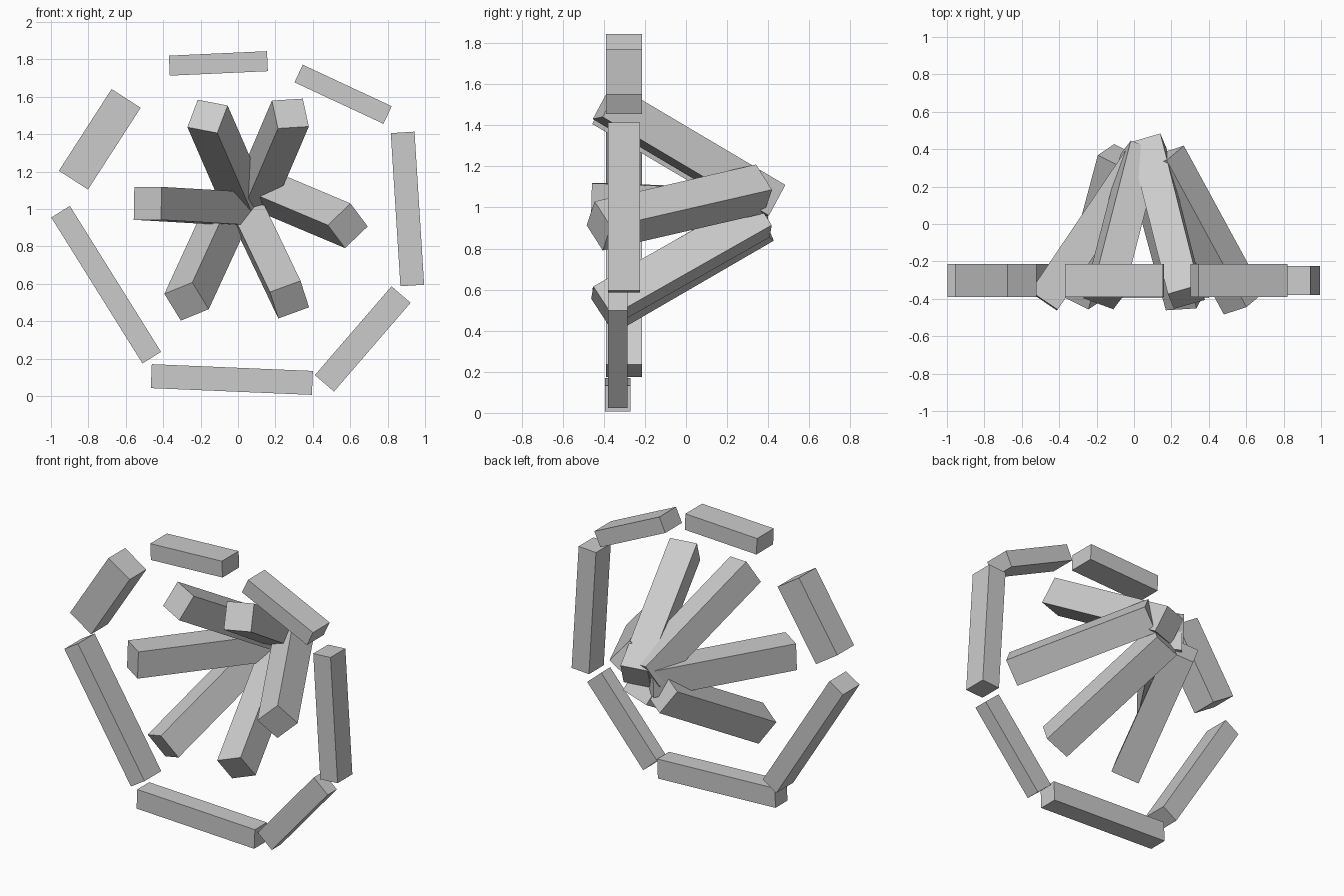
import bpy
import math
from mathutils import Vector, Matrix

if "Cube" in bpy.data.objects:
    bpy.data.objects.remove(bpy.data.objects["Cube"])


def box(name, center, size, rot):
    """Flat-faced box with baked-in size, placed by a rotation matrix."""
    bpy.ops.mesh.primitive_cube_add(size=1)
    ob = bpy.context.object
    ob.name = name
    ob.data.transform(Matrix.Diagonal((*size, 1)))
    ob.matrix_world = Matrix.Translation(center) @ rot.to_4x4()
    return ob


# Rim of loose bars: centre x, centre z, length, width, angle, front y, back y
rim = [
    ("rim_top", -0.105, 1.778, 0.525, 0.107, 2.6, -0.39, -0.215),
    ("rim_upper_right", 0.562, 1.613, 0.525, 0.104, -25, -0.39, -0.215),
    ("rim_right", 0.906, 1.0, 0.82, 0.127, -86.4, -0.38, -0.225),
    ("rim_lower_right", 0.667, 0.305, 0.627, 0.135, 49.2, -0.38, -0.285),
    ("rim_bottom", -0.033, 0.088, 0.862, 0.128, -2.4, -0.395, -0.27),
    ("rim_lower_left", -0.705, 0.595, 0.92, 0.117, -58, -0.39, -0.215),
    ("rim_upper_left", -0.739, 1.3725, 0.52, 0.185, 57.2, -0.39, -0.215),
]
for name, x, z, length, width, ang, y0, y1 in rim:
    rot = Matrix.Rotation(-math.radians(ang), 3, 'Y')
    box(name, (x, (y0 + y1) / 2, z), (length, y1 - y0, width), rot)

# Spokes converging at the back: front end, back end, (x, z) of one end edge, section
spokes = [
    ("spoke_upper_left", (-0.163, -0.39, 1.495), (0.035, 0.38, 1.04), (0.155, -0.03), 0.173),
    ("spoke_upper_right", (0.28, -0.39, 1.51), (0.075, 0.42, 1.03), (0.16, 0.01), 0.172),
    ("spoke_right", (0.587, -0.425, 0.91), (0.16, 0.36, 1.09), (0.09, -0.12), 0.172),
    ("spoke_lower_right", (0.275, -0.41, 0.515), (0.065, 0.366, 0.955), (0.165, 0.06), 0.175),
    ("spoke_lower_left", (-0.275, -0.39, 0.505), (-0.075, 0.36, 0.94), (0.16, 0.065), 0.178),
    ("spoke_left", (-0.483, -0.411, 1.03), (0.032, 0.351, 1.0), (0.145, 0.0), 0.176),
]
for name, front, back, (ex, ez), w in spokes:
    front, back = Vector(front), Vector(back)
    axis = (back - front).normalized()
    # Choose the edge depth so that it is square to the spoke
    edge = Vector((ex, -(ex * axis.x + ez * axis.z) / axis.y, ez)).normalized()
    rot = Matrix((edge, axis, edge.cross(axis))).transposed()
    box(name, (front + back) / 2, (w, (back - front).length, w), rot)
